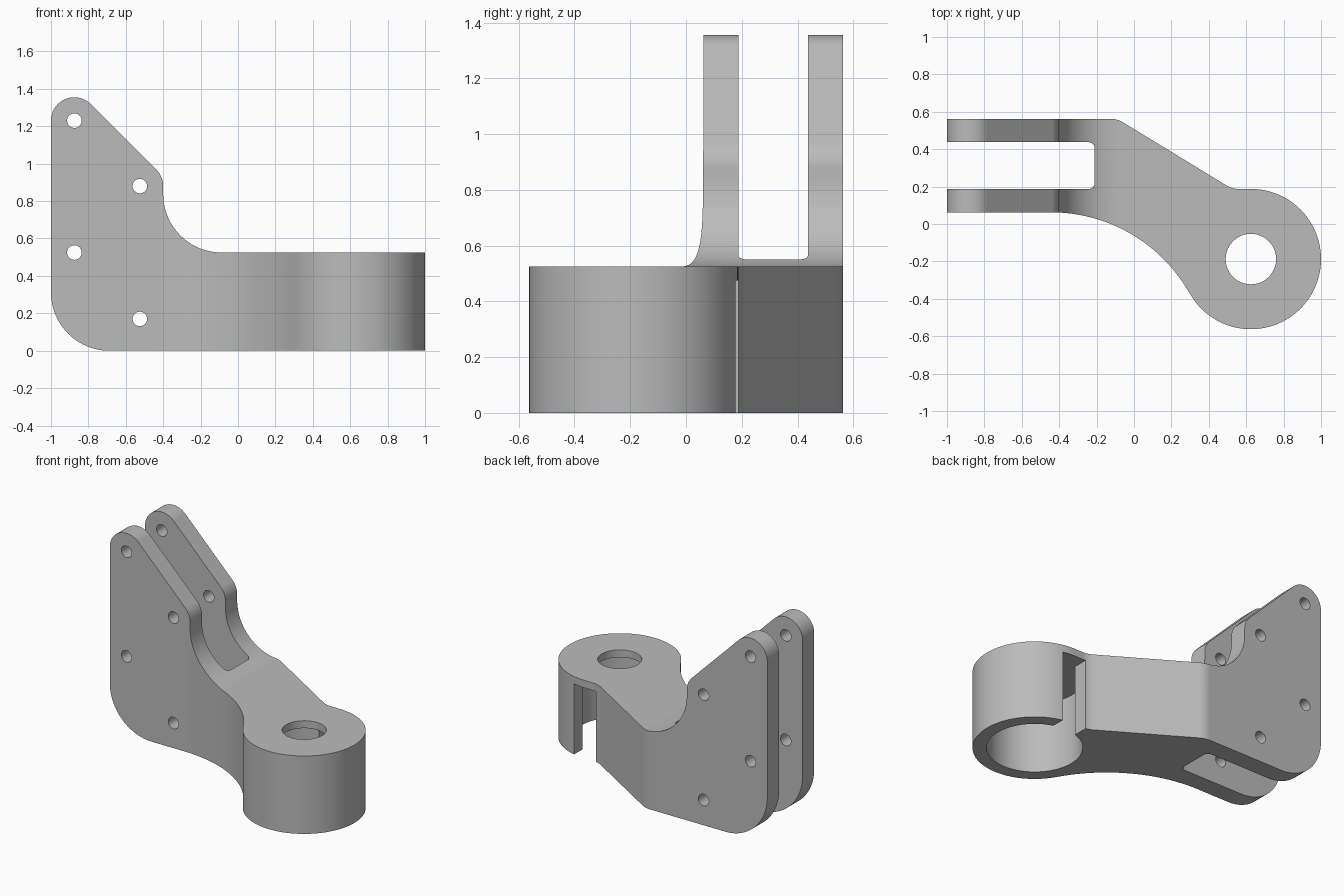
import bpy, bmesh
from math import sin, cos, radians
from mathutils import Vector

if "Cube" in bpy.data.objects:
    bpy.data.objects.remove(bpy.data.objects["Cube"], do_unlink=True)

grey = bpy.data.materials.new("plain grey")
grey.use_nodes = True
grey.diffuse_color = (0.5, 0.5, 0.5, 1)
grey.node_tree.nodes["Principled BSDF"].inputs["Base Color"].default_value = grey.diffuse_color


def arc(cx, cy, r, start, end, steps=12):
    """Points on an arc, angles in degrees."""
    angles = [radians(start + (end - start) * i / steps) for i in range(steps + 1)]
    return [(cx + r * cos(a), cy + r * sin(a)) for a in angles]


def circle(cx, cy, r, steps):
    return arc(cx, cy, r, 0, 360, steps)[:-1]


def prism(name, points, low, high, axis="z"):
    """Extrude a plan (x, y) along z, or a side profile (x, z) along y."""
    bm = bmesh.new()
    place = (lambda p: (p[0], p[1], low)) if axis == "z" else (lambda p: (p[0], low, p[1]))
    face = bm.faces.new([bm.verts.new(place(p)) for p in points])
    new = bmesh.ops.extrude_face_region(bm, geom=[face])["geom"]
    move = Vector((0, 0, high - low)) if axis == "z" else Vector((0, high - low, 0))
    bmesh.ops.translate(bm, vec=move, verts=[v for v in new if isinstance(v, bmesh.types.BMVert)])
    bmesh.ops.recalc_face_normals(bm, faces=bm.faces)
    mesh = bpy.data.meshes.new(name)
    bm.to_mesh(mesh)
    bm.free()
    mesh.materials.append(grey)
    obj = bpy.data.objects.new(name, mesh)
    bpy.context.collection.objects.link(obj)
    return obj


def combine(target, cutter, operation="DIFFERENCE"):
    bpy.context.view_layer.objects.active = target
    mod = target.modifiers.new("cut", "BOOLEAN")
    mod.operation, mod.object, mod.solver = operation, cutter, "EXACT"
    bpy.ops.object.modifier_apply(modifier=mod.name)
    bpy.data.objects.remove(cutter, do_unlink=True)


ring_x, ring_y = 0.625, -0.1875

# Plan outline: rounded back shoulder, sloping arm, ring, sweeping front curve
plan = [(-1.2, 0.5625)]
plan += arc(-0.125, 0.4375, 0.125, 90, 58.7, 8)
plan += arc(0.56, 0.3125, 0.125, 238.7, 270, 8)
plan += arc(ring_x, ring_y, 0.375, 90, -150.8, 64)
plan += arc(-0.444, -0.7875, 0.85, 29.2, 90, 24)[1:]
plan += [(-1.2, 0.0625)]
bracket = prism("clevis_bracket", plan, -0.2, 1.6)

# Side profile: tall rounded ears that drop to the low arm
profile = [(1.2, 0), (1.2, 0.525)]
profile += arc(-0.0875, 0.8375, 0.3125, 270, 180, 24)
profile += arc(-0.525, 0.88, 0.125, 0, 45, 10)
profile += arc(-0.875, 1.23, 0.125, 45, 180, 24)
profile += arc(-0.6875, 0.3125, 0.3125, 180, 270, 24)
combine(bracket, prism("side_profile", profile, -1, 1, "y"), "INTERSECT")

# Slot between the ears
slot = [(-1.3, 0.1875)]
slot += arc(-0.2425, 0.22, 0.0325, 270, 360, 6)
slot += arc(-0.2425, 0.405, 0.0325, 0, 90, 6)
slot += [(-1.3, 0.4375)]
combine(bracket, prism("ear_slot", slot, -0.3, 1.7))

# Four pin holes through both ears
for x, z in ((-0.875, 1.23), (-0.525, 0.88), (-0.875, 0.525), (-0.525, 0.17)):
    combine(bracket, prism("pin_hole", circle(x, z, 0.039, 24), -1, 1, "y"))

# Ring: wide bore from below, slit in its back wall, small hole in the lid
combine(bracket, prism("bore", circle(ring_x, ring_y, 0.29, 64), -0.3, 0.475))
slit = [(0.54, ring_y), (0.71, ring_y), (0.71, 0.3), (0.54, 0.3)]
combine(bracket, prism("ring_slit", slit, -0.3, 0.475))
combine(bracket, prism("lid_hole", circle(ring_x, ring_y, 0.135, 48), 0.3, 0.8))

# Smooth curved walls with crisp edges
bpy.ops.object.select_all(action="DESELECT")
bracket.select_set(True)
bpy.context.view_layer.objects.active = bracket
bpy.ops.object.shade_smooth_by_angle(angle=radians(30))
weighted = bracket.modifiers.new("even shading", "WEIGHTED_NORMAL")
weighted.keep_sharp = True
